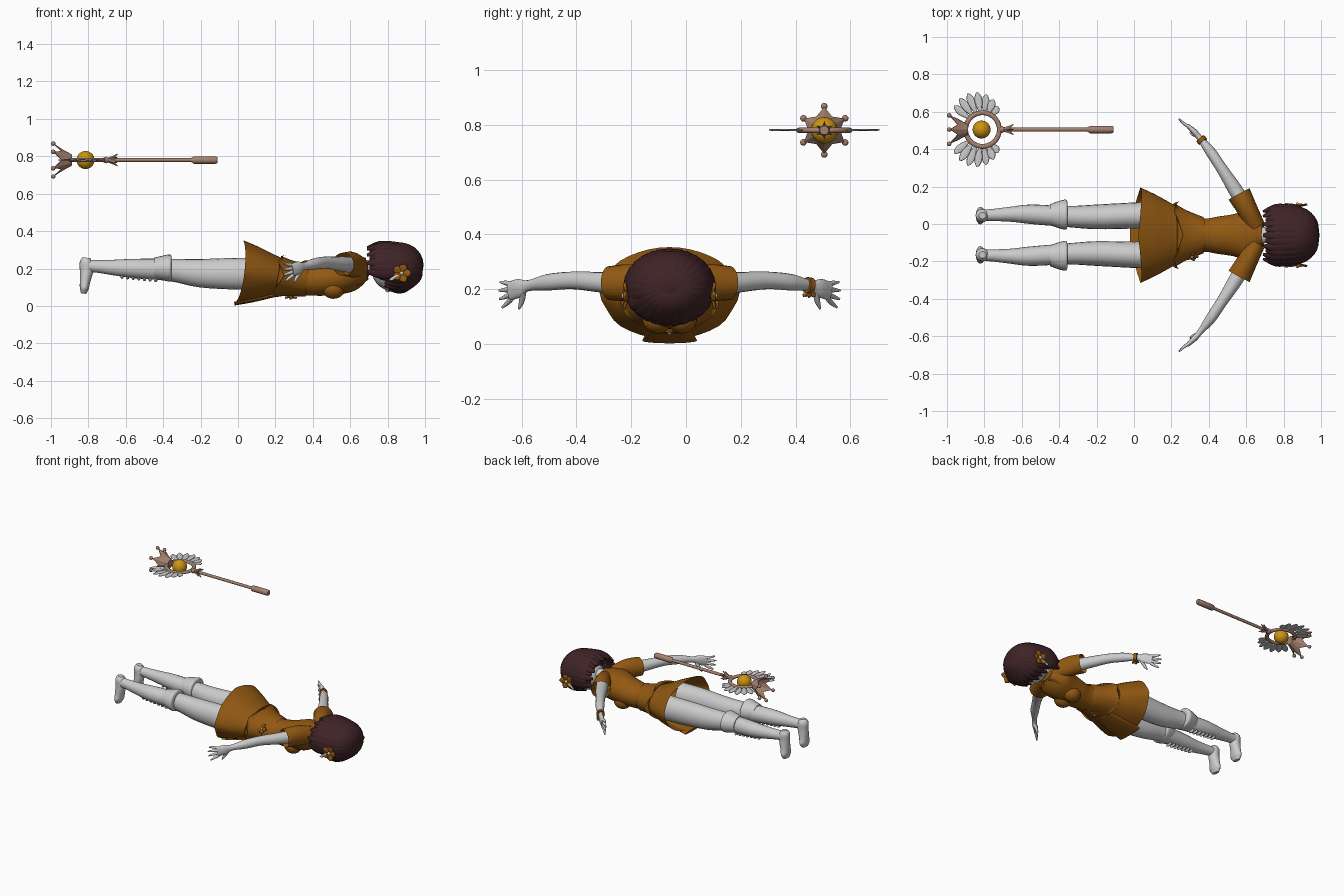
import bpy, bmesh, math
from mathutils import Vector

if "Cube" in bpy.data.objects:
    bpy.data.objects.remove(bpy.data.objects["Cube"])

C = -0.06          # body centre line in y


def material(name, r, g, b):
    m = bpy.data.materials.new(name)
    m.use_nodes = True
    m.diffuse_color = (r, g, b, 1)
    bsdf = m.node_tree.nodes["Principled BSDF"]
    bsdf.inputs["Base Color"].default_value = (r, g, b, 1)
    bsdf.inputs["Roughness"].default_value = 0.7
    return m


WHITE = material("pale_grey", 0.6, 0.6, 0.6)
ORANGE = material("burnt_orange", 0.29, 0.1, 0.006)
HAIR = material("dark_plum", 0.05, 0.017, 0.02)
BRONZE = material("rose_bronze", 0.38, 0.22, 0.16)
GOLD = material("gold", 0.6, 0.3, 0.006)


def finish(bm, name, mat, smooth=True):
    bmesh.ops.recalc_face_normals(bm, faces=bm.faces)
    me = bpy.data.meshes.new(name)
    bm.to_mesh(me)
    bm.free()
    me.materials.append(mat)
    for p in me.polygons:
        p.use_smooth = smooth and len(p.vertices) < 5
    ob = bpy.data.objects.new(name, me)
    bpy.context.collection.objects.link(ob)
    return ob


def spline(pts, steps):
    """Catmull-Rom interpolation of tuples of any length."""
    out = []
    ext = [pts[0]] + list(pts) + [pts[-1]]
    for i in range(len(pts) - 1):
        a, b, c, d = ext[i:i + 4]
        for k in range(steps):
            t = k / steps
            out.append([0.5 * (2 * q + (r - p) * t + (2 * p - 5 * q + 4 * r - s) * t * t
                               + (3 * q - p - 3 * r + s) * t ** 3)
                        for p, q, r, s in zip(a, b, c, d)])
    return out + [list(pts[-1])]


def tube(name, mat, pts, side=(0, 1, 0), n=16, caps=(True, True), steps=4):
    """Elliptical loft along points (x, y, z, radius along side, other radius)."""
    bm = bmesh.new()
    path = spline(pts, steps)
    pos = [Vector(p[:3]) for p in path]
    rings = []
    for i, p in enumerate(path):
        t = (pos[min(i + 1, len(pos) - 1)] - pos[max(i - 1, 0)]).normalized()
        s = Vector(side)
        s = (s - t * s.dot(t)).normalized()
        u = t.cross(s)
        angles = [math.tau * k / n for k in range(n)]
        rings.append([bm.verts.new(pos[i] + s * p[3] * math.cos(a) + u * p[4] * math.sin(a))
                      for a in angles])
    for r, q in zip(rings, rings[1:]):
        for k in range(n):
            j = (k + 1) % n
            bm.faces.new((r[k], r[j], q[j], q[k]))
    for on, ring in zip(caps, (rings[0], rings[-1])):
        if on:
            bm.faces.new(ring)
    return finish(bm, name, mat)


def leaf(name, mat, origin, direction, normal, length, width, thick=0.004):
    """Flat pointed leaf, feather or petal."""
    o, d = Vector(origin), Vector(direction).normalized()
    shape = ((0, 0.3), (0.35, 0.85), (0.65, 1), (0.88, 0.6), (1, 0.08))
    pts = [(*(o + d * length * t), width * w, thick) for t, w in shape]
    return tube(name, mat, pts, d.cross(Vector(normal)), 8, steps=2)


def ball(name, mat, loc, size):
    bm = bmesh.new()
    bmesh.ops.create_uvsphere(bm, u_segments=24, v_segments=14, radius=1)
    for v in bm.verts:
        v.co = Vector(loc) + v.co * Vector(size)
    return finish(bm, name, mat)


def ball_r(name, mat, loc, r):
    return ball(name, mat, loc, (r, r, r))


def flower(name, loc, normal, r):
    n = Vector(normal)
    a, b = Vector((1, 0, 0)), n.cross(Vector((1, 0, 0)))
    for k in range(5):
        t = math.tau * k / 5
        leaf(name + "_petal", ORANGE, loc, a * math.cos(t) + b * math.sin(t) + n * 0.2,
             normal, r, r * 0.42, 0.006)
    ball_r(name + "_centre", WHITE, Vector(loc) + n * 0.01, r * 0.2)


# Dress: open hem, narrow waist, closed shoulders
dress_pts = [(0, C, 0.185, 0.25, 0.17), (0.1, C, 0.172, 0.215, 0.142), (0.2, C, 0.16, 0.17, 0.106),
             (0.28, C, 0.148, 0.125, 0.088), (0.37, C, 0.138, 0.09, 0.082),
             (0.45, C, 0.142, 0.1, 0.088), (0.53, C, 0.155, 0.112, 0.095),
             (0.6, C, 0.175, 0.13, 0.095), (0.66, C, 0.2, 0.1, 0.07), (0.69, C, 0.21, 0.05, 0.045)]
dress = tube("dress", ORANGE, dress_pts, n=40, caps=(False, True))
for i, v in enumerate(dress.data.vertices):
    fade = max(0, 1 - v.co.x / 0.2) if v.co.x < 0.2 else 0
    v.co.x += fade * 0.035 * abs(v.co.y - C) / 0.25
    v.co.y = C + (v.co.y - C) * (1 + 0.02 * fade * math.cos(math.tau * (i % 40) / 5))
tube("front_panel", ORANGE, [(-0.02, C, 0.012, 0.1, 0.01), (0.08, C, 0.032, 0.09, 0.012),
                             (0.2, C, 0.06, 0.07, 0.012)])
overlay = tube("overskirt", ORANGE, [(x, y, z, w * 1.04 + 0.004, h * 1.04 + 0.004)
                                     for x, y, z, w, h in dress_pts[2:5]],
               n=40, caps=(False, False))
for k in range(40):
    overlay.data.vertices[k].co.x += 0.045 * abs((k % 10) - 5) / 5
flower("waist_flower", (0.31, C - 0.11, 0.18), (0, -0.8, 0.6), 0.035)
flower("waist_bow", (0.28, C, 0.05), (0, 0, -1), 0.035)

# Neck, head and collar
tube("neck", WHITE, [(0.64, C, 0.21, 0.045, 0.04), (0.78, C, 0.2, 0.04, 0.04)])
ball("head", WHITE, (0.835, C, 0.19), (0.12, 0.115, 0.112))
ball("nose", WHITE, (0.8, C, 0.083), (0.014, 0.008, 0.01))
tube("collar", ORANGE, [(0.65, C, 0.195, 0.085, 0.07), (0.69, C, 0.2, 0.062, 0.058)],
     caps=(False, False))
ball_r("brooch", GOLD, (0.655, C, 0.12), 0.012)

for s in (1, -1):
    def Y(d):
        return C + s * d

    ball("bust", ORANGE, (0.51, Y(0.045), 0.09), (0.06, 0.055, 0.052))
    leaf("collar_ribbon", WHITE, (0.655, C, 0.115), (-0.6, s, -0.3), (0, 0, 1), 0.06, 0.018)
    leaf("collar_point", ORANGE, (0.69, Y(0.03), 0.14), (-0.8, s * 0.4, -0.4), (0, 0, 1), 0.09, 0.03)

    # Legs, cuffs, feet and shin lacing
    leg = [(0.15, 0.105, 0.17, 0.075, 0.085), (0, 0.105, 0.172, 0.07, 0.085),
           (-0.2, 0.098, 0.175, 0.066, 0.076), (-0.36, 0.1, 0.192, 0.056, 0.06),
           (-0.55, 0.112, 0.2, 0.052, 0.052), (-0.66, 0.112, 0.205, 0.04, 0.042),
           (-0.76, 0.108, 0.212, 0.032, 0.033), (-0.82, 0.107, 0.215, 0.03, 0.034)]
    tube("leg", WHITE, [(x, Y(d), z, w, h) for x, d, z, w, h in leg], n=20)
    cuff = [(-0.45, 0.055, 0.054), (-0.41, 0.07, 0.064), (-0.365, 0.08, 0.072), (-0.355, 0.06, 0.06)]
    tube("boot_cuff", WHITE, [(x, Y(0.11), 0.203, w, h) for x, w, h in cuff], n=20)
    foot = [(-0.81, 0.258, 0.018, 0.02), (-0.812, 0.235, 0.034, 0.034), (-0.81, 0.19, 0.035, 0.036),
            (-0.818, 0.13, 0.04, 0.028), (-0.822, 0.095, 0.047, 0.024), (-0.826, 0.066, 0.028, 0.014)]
    tube("foot", WHITE, [(x, Y(0.105), z, w, h) for x, z, w, h in foot])
    for k in range(7):
        ball("boot_lacing", WHITE, (-0.62 + k * 0.03, Y(0.112), 0.157 - k * 0.003),
             (0.009, 0.025, 0.012))

    # Sleeves, arms and hands
    Z = (0, 0, 1)
    tube("sleeve", ORANGE, [(0.65, Y(0.05), 0.205, 0.06, 0.05), (0.605, Y(0.14), 0.222, 0.068, 0.055),
                            (0.562, Y(0.22), 0.222, 0.062, 0.064)], Z, 20, (True, False))
    arm = [(0.61, 0.13, 0.22, 0.045, 0.04), (0.54, 0.245, 0.225, 0.038, 0.038),
           (0.47, 0.355, 0.232, 0.032, 0.03), (0.41, 0.445, 0.225, 0.03, 0.028),
           (0.355, 0.515, 0.213, 0.02, 0.016), (0.325, 0.55, 0.204, 0.034, 0.016),
           (0.288, 0.585, 0.192, 0.034, 0.011)]
    tube("arm", WHITE, [(x, Y(d), z, w, h) for x, d, z, w, h in arm], Z)
    for k in range(4):
        z = 0.218 - k * 0.018
        tip = z + 0.008 - k * 0.013
        reach = (0.9, 1, 0.95, 0.75)[k]
        tube("finger", WHITE, [(0.295, Y(0.578), z, 0.01, 0.009),
                               (0.295 - 0.03 * reach, Y(0.578 + 0.02 * reach), (z + tip) / 2, 0.009, 0.008),
                               (0.295 - 0.055 * reach, Y(0.578 + 0.045 * reach), tip, 0.004, 0.004)], Z, 8)
    tube("thumb", WHITE, [(0.335, Y(0.535), 0.188, 0.012, 0.012), (0.315, Y(0.54), 0.155, 0.01, 0.01),
                          (0.3, Y(0.55), 0.128, 0.004, 0.004)], n=8)

    # Hair flowers
    flower("hair_flower", (0.875, Y(0.155), 0.175), (0, s, 0), 0.052)
    leaf("flower_ribbon", WHITE, (0.86, Y(0.163), 0.165), (-0.9, s * 0.1, -0.5), (0, 1, 0), 0.06, 0.01)

# Bracelet on one wrist
tube("bracelet", ORANGE, [(0.368, C + 0.5, 0.215, 0.03, 0.027), (0.355, C + 0.517, 0.212, 0.03, 0.027)],
     (0, 0, 1))
flower("bracelet_flower", (0.365, C + 0.51, 0.182), (0, 0, -1), 0.025)

# Hair: cap plus overlapping locks, short over the brow
ball("hair_cap", HAIR, (0.862, C, 0.218), (0.13, 0.145, 0.122))


def lock(angle, path):
    c, q = math.cos(angle), math.sin(angle)
    pts = [(x, C + 0.155 * r * c, 0.207 + 0.127 * r * q, w, 0.018 * min(1, w * 40))
           for x, r, w in path]
    tube("hair_lock", HAIR, pts, (0, -q, c), 10, steps=3)


crown_path = [(0.978, 0.1, 0.012), (0.965, 0.45, 0.024), (0.915, 0.8, 0.034)]
for i in range(17):
    end = 0.69 + 0.014 * (i % 2)
    lock(math.radians(-14 + i * 13), crown_path + [(0.83, 0.95, 0.036), (0.755, 0.96, 0.033),
                                                   (end, 0.84, 0.008)])
for i in range(10):
    a = -150 + i * 13.4
    end = 0.81 - 0.05 * abs(i - 4.5) / 4.5 + 0.012 * (i % 2)
    lock(math.radians(a), crown_path + [(0.865, 0.98, 0.03), (end, 0.96, 0.006)])

# Staff: rod, grip, ring and orb
SY, SZ = 0.505, 0.78


def along(name, mat, profile):
    return tube(name, mat, [(x, SY, SZ, r, r) for x, r in profile], n=16, steps=1)


along("staff_rod", BRONZE, [(-0.72, 0.01), (-0.2, 0.01)])
along("staff_grip", BRONZE, [(-0.25, 0.011), (-0.235, 0.02), (-0.12, 0.02), (-0.11, 0.016)])
along("staff_knob", BRONZE, [(-0.73, 0.008), (-0.705, 0.018), (-0.69, 0.01)])
ball_r("staff_orb", GOLD, (-0.815, SY, SZ), 0.048)
bpy.ops.mesh.primitive_torus_add(location=(-0.81, SY, SZ), major_radius=0.09, minor_radius=0.013,
                                 major_segments=40, minor_segments=10)
ring = bpy.context.object
ring.name = "staff_ring"
ring.scale.z = 0.8
ring.data.materials.append(BRONZE)
bpy.ops.object.shade_smooth()


def spiked_cup(name, base, valley, tip):
    """Six-pointed flared cup; each argument is (x, radius)."""
    bm = bmesh.new()
    rows = []
    for t in (0, 0.5, 1):
        row = []
        for k in range(12):
            x, r = (tip, valley)[k % 2]
            a = math.tau * k / 12
            f = t * (0.8 + 0.2 * t)
            px, pr = base[0] + (x - base[0]) * t, base[1] + (r - base[1]) * f
            row.append(bm.verts.new((px, SY + pr * math.sin(a), SZ + pr * math.cos(a))))
        rows.append(row)
    for r, q in zip(rows, rows[1:]):
        for k in range(12):
            j = (k + 1) % 12
            bm.faces.new((r[k], r[j], q[j], q[k]))
    bm.faces.new(rows[0])
    ob = finish(bm, name, BRONZE, False)
    ob.modifiers.new("Thickness", "SOLIDIFY").thickness = 0.005


spiked_cup("staff_crown", (-0.888, 0.03), (-0.942, 0.058), (-0.982, 0.086))
spiked_cup("staff_star", (-0.7, 0.011), (-0.665, 0.016), (-0.645, 0.034))
for k in range(6):
    a = math.tau * k / 6
    ball_r("crown_bead", BRONZE, (-0.988, SY + 0.088 * math.sin(a), SZ + 0.088 * math.cos(a)), 0.012)

# Feathered wings around the ring
for s in (1, -1):
    for k in range(7):
        a = math.radians(56 + k * 14)
        d = Vector((math.cos(a), s * math.sin(a), 0))
        leaf("wing_feather", WHITE, Vector((-0.81, SY, SZ + 0.002 * (k % 2))) + d * 0.095, d,
             (0, 0, 1), 0.055 + 0.06 * math.sin(k / 6 * 2.2), 0.021, 0.003)
